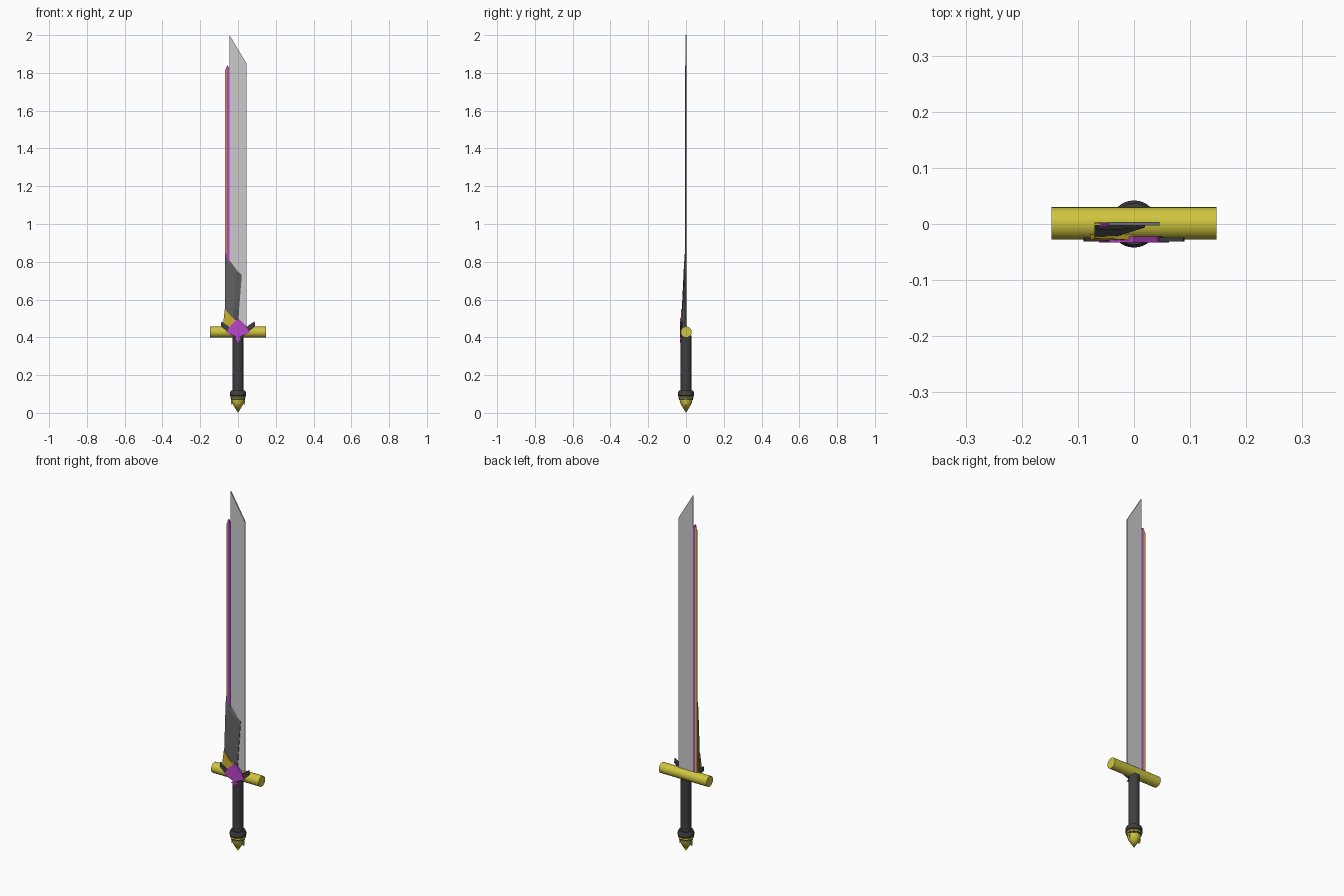
import bpy, bmesh, math
from mathutils import Matrix

if "Cube" in bpy.data.objects:
    bpy.data.objects.remove(bpy.data.objects["Cube"])


def material(name, rgb):
    m = bpy.data.materials.new(name)
    m.diffuse_color = (*rgb, 1)
    m.use_nodes = True
    m.node_tree.nodes["Principled BSDF"].inputs["Base Color"].default_value = m.diffuse_color
    return m


GOLD = material("gold", (0.62, 0.56, 0.05))
AMBER = material("amber", (0.6, 0.42, 0.03))
PURPLE = material("purple", (0.5, 0.06, 0.6))
DARK = material("dark", (0.05, 0.05, 0.055))
STEEL = material("dark_steel", (0.12, 0.12, 0.125))


def finish(bm, name, mat=None, smooth=False):
    bmesh.ops.recalc_face_normals(bm, faces=bm.faces)
    me = bpy.data.meshes.new(name)
    bm.to_mesh(me)
    bm.free()
    ob = bpy.data.objects.new(name, me)
    bpy.context.collection.objects.link(ob)
    if mat:
        me.materials.append(mat)
    if smooth:
        bpy.ops.object.select_all(action='DESELECT')
        ob.select_set(True)
        bpy.context.view_layer.objects.active = ob
        bpy.ops.object.shade_smooth_by_angle(angle=math.radians(35))
    return ob


def plate(name, pts, y_front, y_back, mat=None):
    """Solid from an x-z outline; y_front may be a number or one value per point."""
    n = len(pts)
    fronts = y_front if isinstance(y_front, (list, tuple)) else [y_front] * n
    bm = bmesh.new()
    f = [bm.verts.new((x, y, z)) for (x, z), y in zip(pts, fronts)]
    b = [bm.verts.new((x, y_back, z)) for x, z in pts]
    bm.faces.new(f)
    bm.faces.new(b[::-1])
    for i in range(n):
        j = (i + 1) % n
        bm.faces.new((f[i], b[i], b[j], f[j]))
    return finish(bm, name, mat)


def lathe(name, profile, mat, sides=32):
    """Revolve an r-z profile round the sword's long axis."""
    bm = bmesh.new()
    vs = [bm.verts.new((r, 0, z)) for r, z in profile]
    edges = [bm.edges.new(p) for p in zip(vs, vs[1:])]
    bmesh.ops.spin(bm, geom=vs + edges, cent=(0, 0, 0), axis=(0, 0, 1),
                   angle=math.tau, steps=sides)
    bmesh.ops.remove_doubles(bm, verts=bm.verts, dist=1e-5)
    return finish(bm, name, mat, True)


# Blade with slanted tip, and the coloured strips along its spine
plate("blade", [(-0.045, 0.43), (0.045, 0.43), (0.045, 1.85), (-0.045, 2.0)], -0.003, 0.004)
plate("spine_inlay", [(-0.061, 0.43), (-0.045, 0.43), (-0.045, 1.822), (-0.056, 1.84),
                      (-0.061, 1.83)], -0.005, 0.003, PURPLE)
plate("spine_edge", [(-0.07, 0.43), (-0.059, 0.43), (-0.059, 1.83), (-0.07, 1.812)],
      0.0, 0.004, GOLD)

# Wedge shaped sleeve over the front of the blade: rows of (z, left, ridge, right, depth)
bm = bmesh.new()
rows = []
for zs, xs, d in [((0.45, 0.45, 0.45), (-0.07, -0.03, 0.0), 0.027),
                  ((0.55, 0.55, 0.55), (-0.07, -0.02, 0.006), 0.022),
                  ((0.78, 0.755, 0.73), (-0.07, -0.02, 0.02), 0.011),
                  ((0.85, 0.79, 0.73), (-0.07, -0.045, 0.02), 0.006)]:
    ys = (-d, -d * 0.85, -0.006)
    front = [bm.verts.new((x, y, z)) for x, y, z in zip(xs, ys, zs)]
    back = [bm.verts.new((x, -0.002, z)) for x, z in zip(xs[::2], zs[::2])]
    rows.append(front + back[::-1])
for a, b in zip(rows, rows[1:]):
    for i in range(5):
        j = (i + 1) % 5
        bm.faces.new((a[i], a[j], b[j], b[i]))
bm.faces.new(rows[0])
bm.faces.new(rows[-1])
bmesh.ops.remove_doubles(bm, verts=bm.verts, dist=1e-5)
finish(bm, "blade_sleeve", STEEL)
plate("sleeve_trim", [(-0.078, 0.475), (-0.02, 0.44), (0.0, 0.485), (-0.035, 0.51), (-0.07, 0.55)],
      [-0.029, -0.029, -0.029, -0.027, -0.026], -0.018, AMBER)

# Crossguard bar
bm = bmesh.new()
bmesh.ops.create_cone(bm, cap_ends=True, segments=32, radius1=0.029, radius2=0.029, depth=0.294,
                      matrix=Matrix.Translation((0, 0.001, 0.428)) @ Matrix.Rotation(math.pi / 2, 4, 'Y'))
finish(bm, "crossguard", GOLD, True)

# Emblem on the guard: dark wings, purple gem and its small tail
for s, side in ((-1, "left"), (1, "right")):
    plate(side + "_wing", [(s * 0.02, 0.425), (s * 0.06, 0.43), (s * 0.09, 0.46),
                           (s * 0.088, 0.485), (s * 0.045, 0.455)], -0.031, -0.024, DARK)


def mirrored(half):
    return half + [(-x, z) for x, z in reversed(half) if x > 0]


plate("gem", mirrored([(0, 0.5), (0.04, 0.462), (0.062, 0.425), (0.022, 0.408), (0, 0.4)]),
      -0.033, -0.022, PURPLE)
plate("gem_tail", mirrored([(0, 0.41), (0.022, 0.385), (0.011, 0.388), (0, 0.372)]),
      -0.033, -0.022, PURPLE)

# Grip and pommel
lathe("grip", [(0, 0.11), (0.028, 0.11), (0.028, 0.41), (0, 0.41)], DARK)
lathe("pommel_collar", [(0, 0.085), (0.037, 0.085), (0.042, 0.092), (0.042, 0.108),
                        (0.037, 0.118), (0, 0.118)], DARK)
lathe("pommel_ring", [(0, 0.076), (0.038, 0.076), (0.041, 0.081), (0.038, 0.087), (0, 0.087)], GOLD)
lathe("pommel_neck", [(0, 0.069), (0.036, 0.069), (0.036, 0.077), (0, 0.077)], DARK)
lathe("pommel_point", [(0, 0.0), (0.031, 0.052), (0.034, 0.07), (0, 0.07)], GOLD)
for s, side in ((-1, "left"), (1, "right")):
    plate(side + "_pommel_tooth", [(s * 0.02, 0.072), (s * 0.037, 0.072), (s * 0.035, 0.038)],
          -0.006, 0.006, GOLD)
